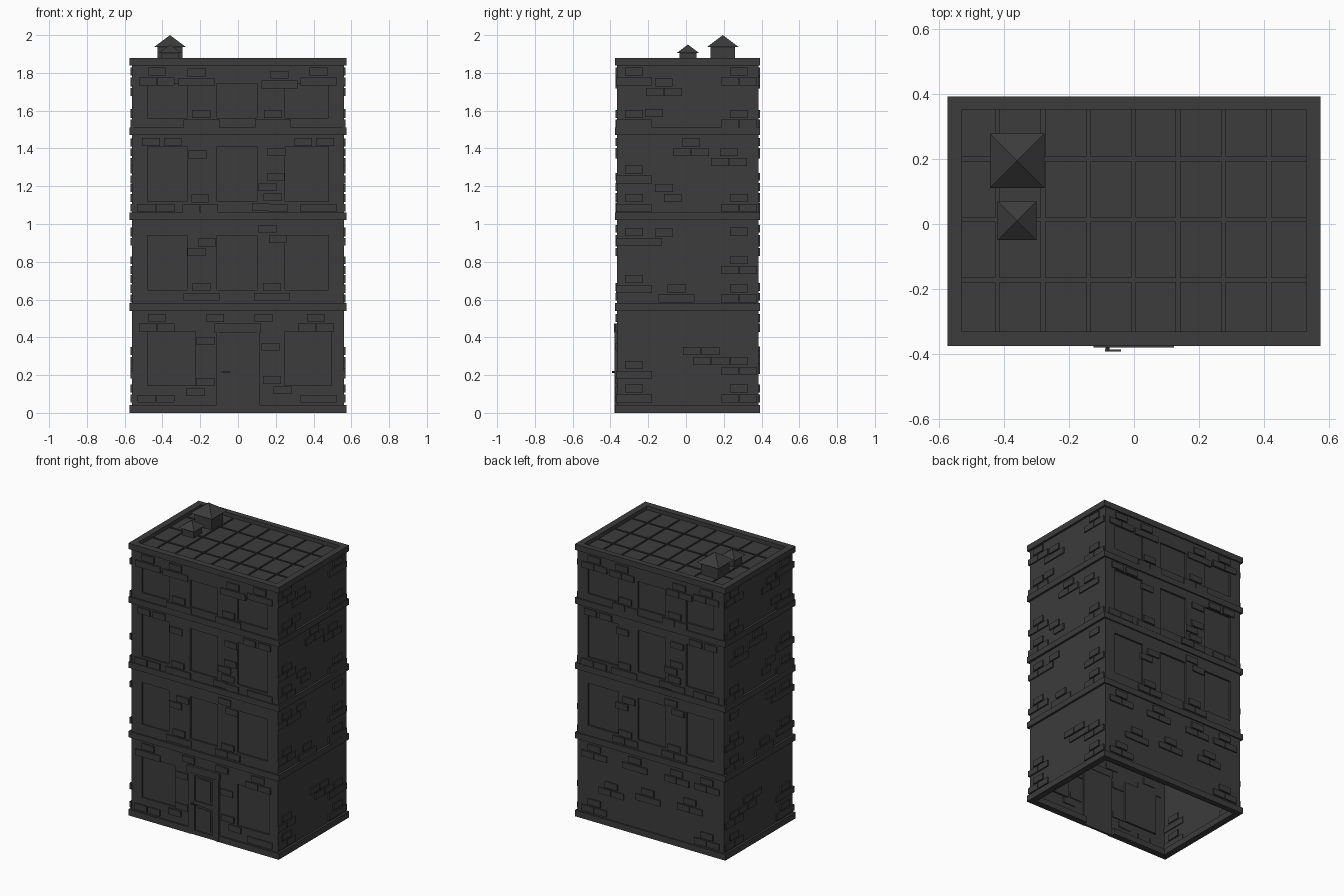
import bpy, bmesh
from mathutils import Vector, Matrix

if "Cube" in bpy.data.objects:
    bpy.data.objects.remove(bpy.data.objects["Cube"])

DARK = bpy.data.materials.new("charcoal")
DARK.diffuse_color = (0.045, 0.045, 0.045, 1)
DARK.use_nodes = True
DARK.node_tree.nodes["Principled BSDF"].inputs["Base Color"].default_value = DARK.diffuse_color
X, YF, YB = 0.56, -0.365, 0.383          # wall planes
BX, BYF, BYB = 0.575, -0.376, 0.392      # band outer faces
IX, IYF, IYB = 0.53, -0.331, 0.353       # band inner faces


def finish(name, bm):
    bmesh.ops.remove_doubles(bm, verts=bm.verts, dist=1e-5)
    me = bpy.data.meshes.new(name)
    bm.to_mesh(me)
    bm.free()
    me.materials.append(DARK)
    ob = bpy.data.objects.new(name, me)
    bpy.context.collection.objects.link(ob)
    return ob


def box(bm, x0, x1, y0, y1, z0, z1):
    m = Matrix.Translation(((x0 + x1) / 2, (y0 + y1) / 2, (z0 + z1) / 2))
    bmesh.ops.create_cube(bm, size=1, matrix=m @ Matrix.Diagonal((x1 - x0, y1 - y0, z1 - z0, 1)))


def boxes(name, items):
    bm = bmesh.new()
    for b in items:
        # separate cubes, so weld nothing between neighbours
        box(bm, *b)
    me_ob = finish(name, bm)
    return me_ob


def quad(bm, pts):
    bm.faces.new([bm.verts.new(p) for p in pts])


def storey(bm, y, s, z0, z1, wins, a=0, b=0, depth=0.012):
    """One storey of front (s=1) or back (s=-1) wall, with recessed windows."""
    def rect(x0, x1, za, zb, yy):
        p = [(x0, yy, za), (x1, yy, za), (x1, yy, zb), (x0, yy, zb)]
        quad(bm, p if s > 0 else p[::-1])
    x, yi = -X, y + s * depth
    for l, r in wins:
        rect(x, l, z0, z1, y)
        rect(l, r, z0, a, y)
        rect(l, r, b, z1, y)
        rect(l, r, a, b, yi)
        c = [(l, a), (r, a), (r, b), (l, b)]
        for (p, q), (u, v) in zip(c, c[1:] + c[:1]):
            e = [(p, y, q), (u, y, v), (u, yi, v), (p, yi, q)]
            quad(bm, e if s > 0 else e[::-1])
        x = r
    rect(x, X, z0, z1, y)


# walls
LEVELS = [0, 0.56, 1.04, 1.49, 1.85]
THREE = [(-0.48, -0.27), (-0.11, 0.10), (0.25, 0.48)]
SILLS = [(0.145, 0.43), (0.65, 0.94), (1.12, 1.41), (1.56, 1.745)]
bm = bmesh.new()
for i in range(4):
    front = THREE if i else [(-0.48, -0.225), (0.25, 0.495)]
    storey(bm, YF, 1, LEVELS[i], LEVELS[i + 1], front, *SILLS[i])
    storey(bm, YB, -1, LEVELS[i], LEVELS[i + 1], THREE if i else [], *SILLS[i])
quad(bm, [(X, YF, 0), (X, YB, 0), (X, YB, 1.85), (X, YF, 1.85)])
quad(bm, [(-X, YB, 0), (-X, YF, 0), (-X, YF, 1.85), (-X, YB, 1.85)])
finish("walls", bm)


# horizontal bands, with a gap for the door in the lowest
def band(name, z0, z1, front=((-BX, BX),)):
    items = [(a, b, BYF, IYF, z0, z1) for a, b in front]
    items += [(-BX, BX, IYB, BYB, z0, z1), (-BX, -IX, IYF, IYB, z0, z1), (IX, BX, IYF, IYB, z0, z1)]
    boxes(name, items)


band("base_band", 0, 0.042, ((-BX, -0.115), (0.115, BX)))
for i, z in enumerate((0.54, 1.02, 1.47)):
    band(f"floor_band_{i + 1}", z, z + 0.041)
band("parapet", 1.84, 1.88)

# roof deck and paving slabs
boxes("roof_deck", [(-IX, IX, IYF, IYB, 1.838, 1.842)])
gx = [-0.536, -0.42, -0.28, -0.14, -0.002, 0.136, 0.276, 0.416, 0.536]
gy = [-0.337, -0.173, 0.014, 0.2, 0.359]
boxes("roof_slabs", [(a + .006, b - .006, c + .006, d - .006, 1.842, 1.853)
                     for a, b in zip(gx, gx[1:]) for c, d in zip(gy, gy[1:])])


# chimneys with pyramid caps
def chimney(name, cx, cy, w, cap, ze, zt):
    boxes(name + "_shaft", [(cx - w, cx + w, cy - w, cy + w, 1.85, ze)])
    bm = bmesh.new()
    c = [(cx - cap, cy - cap, ze), (cx + cap, cy - cap, ze), (cx + cap, cy + cap, ze), (cx - cap, cy + cap, ze)]
    quad(bm, c[::-1])
    for p, q in zip(c, c[1:] + c[:1]):
        quad(bm, [p, q, (cx, cy, zt)])
    finish(name + "_cap", bm)


chimney("large_chimney", -0.36, 0.195, 0.065, 0.084, 1.937, 2.0)
chimney("small_chimney", -0.36, 0.01, 0.045, 0.06, 1.905, 1.95)

# bricks: a trio is one brick on top of two
F_TRIO = [[(-.43, .503), (.412, .503)],
          [(-.193, .667), (.18, .667)],
          [(-.2, 1.135)],
          [(-.43, 1.807), (-.22, 1.803), (.22, 1.79), (.426, 1.807), (-.193, 1.583), (.185, 1.583)]]
F_ONE = [[(-.12, .503), (.135, .503), (-.172, .38), (.172, .35), (-.172, .164), (-.225, .11),
          (.18, .175), (.235, .12), (-.484, .075), (-.384, .075), (.378, .075), (.474, .075)],
         [(.156, .975), (-.165, .903), (-.22, .852), (.21, .92)],
         [(-.46, 1.435), (-.345, 1.435), (-.215, 1.367), (.346, 1.435), (.46, 1.435), (.204, 1.382),
          (-.484, 1.085), (-.384, 1.085), (.2, 1.25), (.156, 1.197), (.183, 1.143), (.12, 1.09),
          (.215, 1.085), (.378, 1.085), (.474, 1.085)], []]
B_TRIO = [(-.43, .503), (-.2, .5), (.12, .503), (.43, .503), (-.3, .33), (.02, .31), (.3, .28), (-.43, .128), (.43, .128)]
S_TRIO = [(-.275, 1.807), (-.118, 1.75), (.28, 1.807), (-.275, 1.583), (.28, 1.583), (.026, 1.432),
          (.228, 1.38), (-.275, 1.288), (-.275, 1.138), (.28, 1.138), (-.275, .958), (.28, .808), (-.275, .708),
          (-.05, .658), (.28, .658), (-.275, .254), (-.275, .128), (.28, .128), (.28, .275)]
S_ONE = [(-.17, 1.587), (-.116, 1.19), (-.07, 1.138), (-.116, .956), (-.175, .906), (.28, .96),
         (.03, .328), (.13, .328), (.085, .275), (.182, .275)]


def spread(trios, ones):
    return list(ones) + [(u + d, z - h) for u, z in trios for d, h in ((0, 0), (-.048, .052), (.048, .052))]


W, H, OUT, IN = 0.047, 0.021, 0.009, 0.006


def bricks(name, spots, axis, at, s):
    items = []
    for u, z in spots:
        n0, n1 = sorted((at - s * IN, at + s * OUT))
        items.append((u - W, u + W, n0, n1, z - H, z + H) if axis == "y" else (n0, n1, u - W, u + W, z - H, z + H))
    boxes(name, items)


for i in range(4):
    spots = spread(F_TRIO[i], F_ONE[i])
    bricks(f"front_bricks_{i + 1}", spots, "y", YF, -1)
    back = [(-u, z) for u, z in spots] if i else spread(B_TRIO, [])
    bricks(f"back_bricks_{i + 1}", back, "y", YB, 1)
side = spread(S_TRIO, S_ONE)
bricks("right_bricks", side, "x", X, 1)
bricks("left_bricks", [(u + 0.0, z) for u, z in side], "x", -X, -1)

# door: frame, leaf with two raised panels, lever handle
boxes("door_frame", [(-.117, -.1, -.378, -.355, 0, .425), (.097, .117, -.378, -.355, 0, .425),
                     (-.125, .123, -.381, -.355, .425, .472)])
leaf = [(-.1, -.07, -.373, -.358, 0, .425), (.065, .097, -.373, -.358, 0, .425)]
leaf += [(-.07, .065, -.373, -.358, a, b) for a, b in ((0, .03), (.205, .235), (.41, .425))]
boxes("door_leaf", leaf + [(-.07, .065, -.366, -.358, .03, .41)])
boxes("door_panels", [(-.055, .05, -.37, -.362, a, b) for a, b in ((.045, .19), (.25, .395))])
bm = bmesh.new()
bmesh.ops.create_cone(bm, cap_ends=True, segments=8, radius1=0.006, radius2=0.006, depth=0.024,
                      matrix=Matrix.Translation((-.082, -.38, .216)) @ Matrix.Rotation(1.5708, 4, "X"))
box(bm, -.09, -.04, -.392, -.386, .213, .219)
finish("door_handle", bm)
